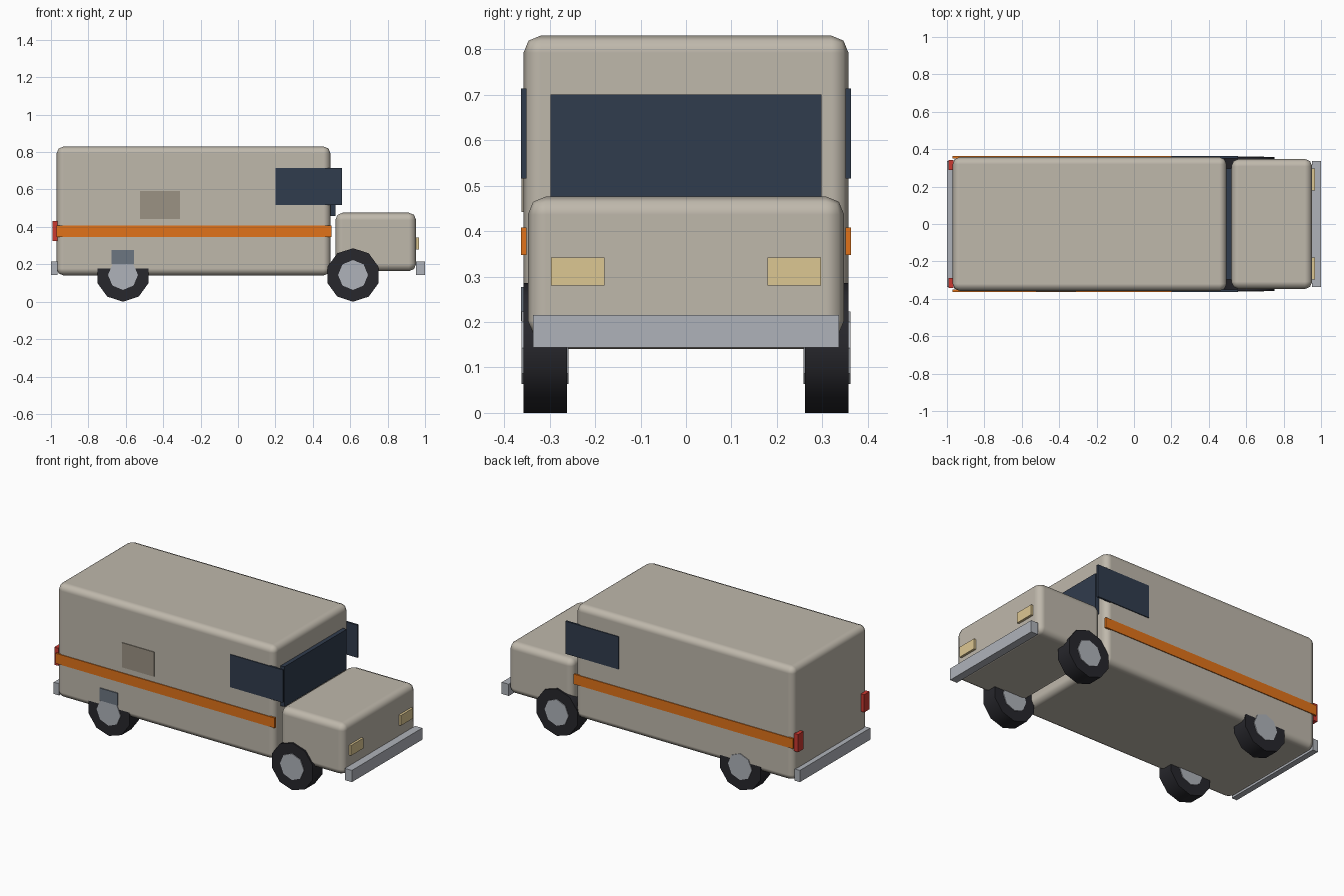
import bpy, math

if "Cube" in bpy.data.objects:
    bpy.data.objects.remove(bpy.data.objects["Cube"])

def material(name, rgb):
    m = bpy.data.materials.new(name)
    m.diffuse_color = (*rgb, 1)
    m.use_nodes = True
    m.node_tree.nodes["Principled BSDF"].inputs["Base Color"].default_value = m.diffuse_color
    return m

CREAM = material("cream paint", (0.52, 0.48, 0.41))
ORANGE = material("orange paint", (0.75, 0.17, 0.01))
GLASS = material("dark glass", (0.03, 0.045, 0.075))
RUBBER = material("rubber", (0.02, 0.02, 0.025))
METAL = material("metal", (0.43, 0.45, 0.49))
LAMP = material("headlamp", (0.72, 0.57, 0.29))
RED = material("tail lamp", (0.6, 0.04, 0.03))
TAN = material("vent", (0.33, 0.29, 0.23))
STEEL = material("hatch", (0.15, 0.18, 0.22))

def finish(name, mat):
    o = bpy.context.object
    o.name = name
    o.data.materials.append(mat)
    return o

def box(name, x, y, z, mat, bevel=0):
    """Box from (min, max) ranges, optionally with rounded edges."""
    c = [(a + b) / 2 for a, b in (x, y, z)]
    bpy.ops.mesh.primitive_cube_add(size=1, location=c)
    o = finish(name, mat)
    o.scale = [b - a for a, b in (x, y, z)]
    bpy.ops.object.transform_apply(location=False, rotation=False, scale=True)
    if bevel:
        bpy.ops.object.shade_smooth()
        mod = o.modifiers.new("round", 'BEVEL')
        mod.width, mod.segments = bevel, 2
        mod.harden_normals = True
    return o

def side_box(name, x, y, z, mat):
    """The same box on both sides of the van."""
    box(name + "_right", x, (-y[1], -y[0]), z, mat)
    box(name + "_left", x, y, z, mat)

def disc(name, x, y, z, r, width, sides, mat):
    bpy.ops.mesh.primitive_cylinder_add(vertices=sides, radius=r, depth=width,
                                        location=(x, y, z), rotation=(math.pi / 2, 0, 0))
    return finish(name, mat)

# Cargo body and hood
box("body", (-0.97, 0.495), (-0.3575, 0.3575), (0.14, 0.83), CREAM, 0.038)
box("hood", (0.52, 0.953), (-0.348, 0.348), (0.163, 0.476), CREAM, 0.04)

# Windows
box("windshield", (0.485, 0.52), (-0.298, 0.298), (0.457, 0.70), GLASS)
side_box("side_window", (0.20, 0.555), (0.351, 0.3625), (0.516, 0.714), GLASS)

# Side stripes, and the panels found on one side only
side_box("stripe", (-0.97, 0.50), (0.351, 0.3625), (0.347, 0.408), ORANGE)
box("vent_panel", (-0.525, -0.31), (-0.362, -0.351), (0.442, 0.591), TAN)
box("fuel_hatch", (-0.675, -0.555), (-0.3635, -0.351), (0.202, 0.277), STEEL)

# Bumpers and lamps
box("front_bumper", (0.953, 1.0), (-0.337, 0.337), (0.144, 0.215), METAL)
box("rear_bumper", (-1.0, -0.965), (-0.337, 0.337), (0.144, 0.215), METAL)
side_box("headlamp", (0.945, 0.967), (0.179, 0.297), (0.28, 0.342), LAMP)
side_box("tail_lamp", (-0.992, -0.965), (0.29, 0.342), (0.325, 0.432), RED)

# Wheels with hubs
for end, x in (("front", 0.615), ("rear", -0.615)):
    for side, s in (("right", -1), ("left", 1)):
        disc(f"{end}_{side}_tyre", x, s * 0.3098, 0.143, 0.143, 0.095, 10, RUBBER)
        bpy.ops.object.shade_smooth_by_angle(angle=math.radians(40))
        disc(f"{end}_{side}_hub", x, s * 0.31, 0.143, 0.08, 0.104, 8, METAL)
